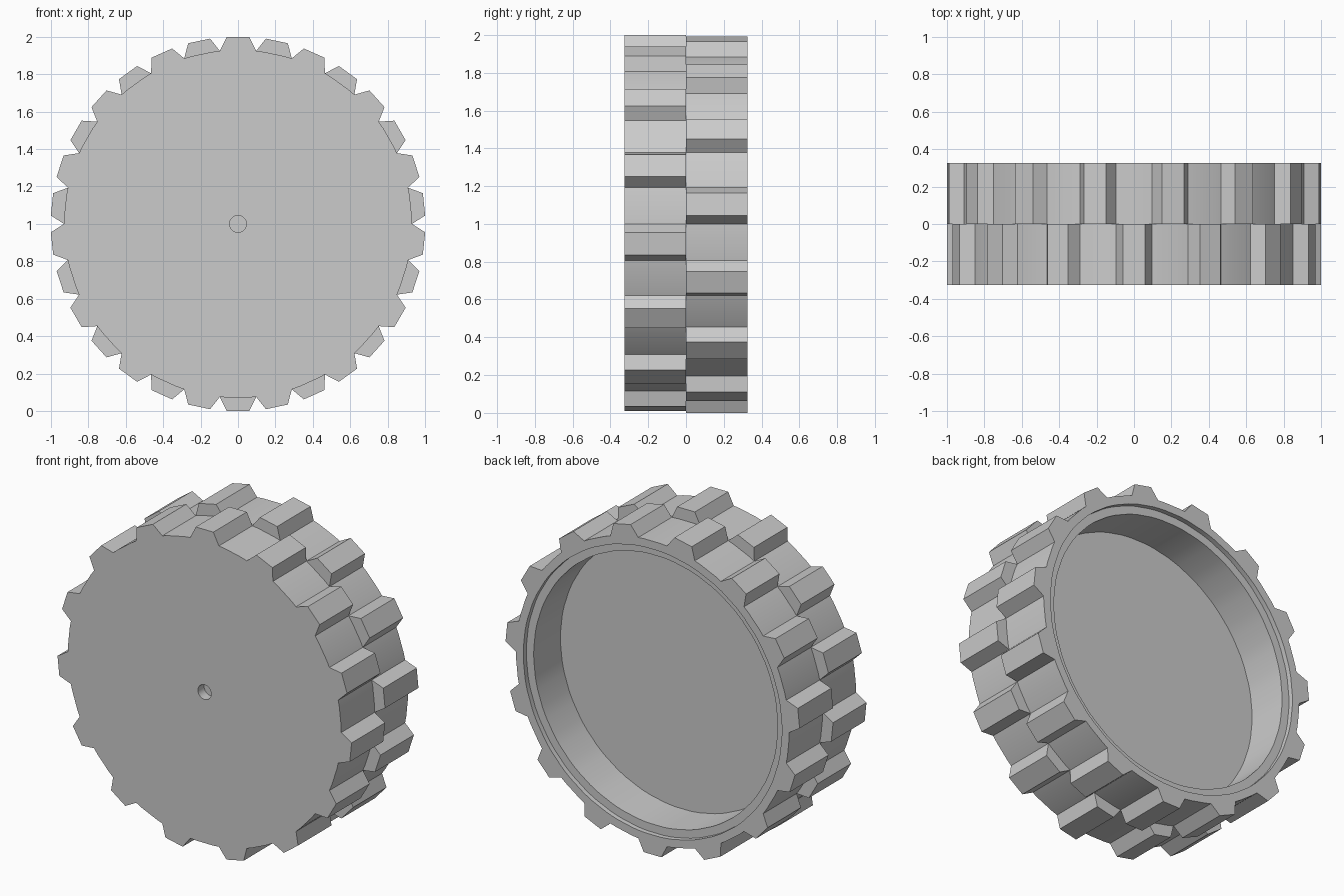
import bpy
import bmesh
from math import sin, cos, radians, hypot, atan2, degrees

cube = bpy.data.objects.get("Cube")
if cube:
    bpy.data.objects.remove(cube, do_unlink=True)

# Main sizes
HALF_WIDTH = 0.325
ROOT = 0.93            # tread radius between the lugs
TIP_HALF = 0.06        # half width of a lug's flat top
SECTORS = 30           # lugs alternate between the two rows
STEP = 360 / SECTORS
TIP_RADIUS = hypot(1.0, TIP_HALF)
TIP_ANGLE = degrees(atan2(TIP_HALF, 1.0))

material = bpy.data.materials.new("plain grey")
material.use_nodes = True
grey = (0.6, 0.6, 0.6, 1)
material.diffuse_color = grey
material.node_tree.nodes["Principled BSDF"].inputs["Base Color"].default_value = grey

bm = bmesh.new()


def ring(y, radius=None, lug_parity=None):
    """One loop around the axle: a plain circle, or a lugged outline."""
    verts = []
    for j in range(SECTORS):
        lug = lug_parity is not None and j % 2 == lug_parity
        base = radius or ROOT
        tip = TIP_RADIUS if lug else base
        for offset, r in ((-STEP / 2, base), (-TIP_ANGLE, tip), (TIP_ANGLE, tip)):
            a = radians(j * STEP + offset)
            verts.append(bm.verts.new((r * sin(a), y, 1 + r * cos(a))))
    return verts


def bridge(a, b):
    n = len(a)
    for i in range(n):
        k = (i + 1) % n
        bm.faces.new((a[i], a[k], b[k], b[i]))


# Loops from the blind axle hole, over the tread, into the hollow back
loops = [
    ring(-HALF_WIDTH + 0.06, 0.045),
    ring(-HALF_WIDTH, 0.045),
    ring(-HALF_WIDTH, lug_parity=0),
    ring(0, lug_parity=0),
    ring(0, lug_parity=1),
    ring(HALF_WIDTH, lug_parity=1),
    ring(HALF_WIDTH, 0.88),
    ring(HALF_WIDTH - 0.03, 0.88),
    ring(HALF_WIDTH - 0.03, 0.83),
    ring(0.035, 0.83),
]
for first, second in zip(loops, loops[1:]):
    bridge(first, second)
bm.faces.new(loops[0])
bm.faces.new(loops[-1])

# Join the two lug rows where their outlines touch
bmesh.ops.remove_doubles(bm, verts=bm.verts, dist=0.0001)
bmesh.ops.recalc_face_normals(bm, faces=bm.faces)

mesh = bpy.data.meshes.new("lugged_wheel")
bm.to_mesh(mesh)
bm.free()
mesh.materials.append(material)
wheel = bpy.data.objects.new("lugged_wheel", mesh)
bpy.context.collection.objects.link(wheel)

bpy.ops.object.select_all(action="DESELECT")
wheel.select_set(True)
bpy.context.view_layer.objects.active = wheel
bpy.ops.object.shade_smooth_by_angle(angle=radians(25))
